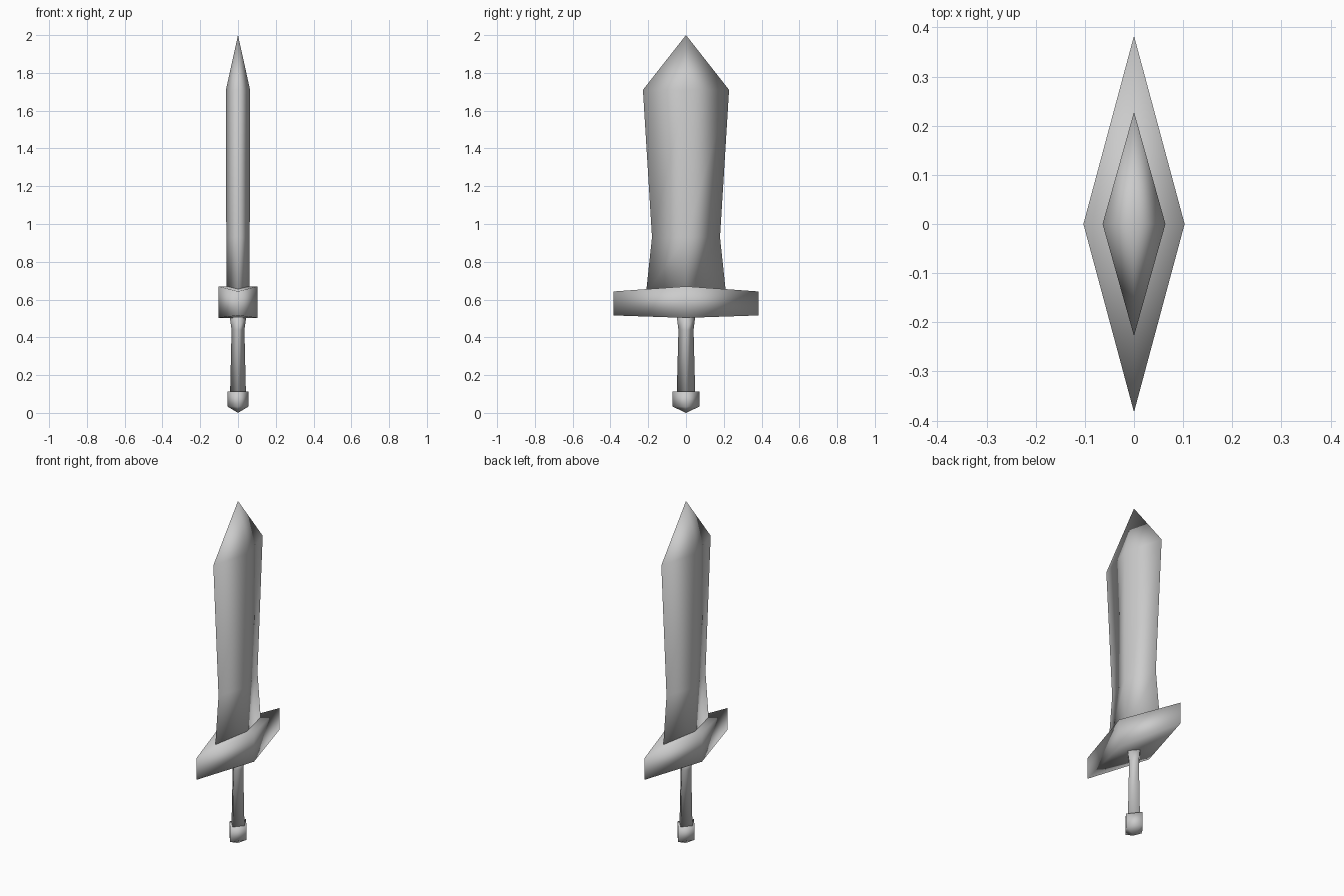
import bpy
import bmesh

cube = bpy.data.objects.get("Cube")
if cube:
    bpy.data.objects.remove(cube, do_unlink=True)

steel = bpy.data.materials.new("grey steel")
steel.use_nodes = True
GREY = (0.6, 0.6, 0.6, 1.0)
steel.diffuse_color = GREY
steel.node_tree.nodes["Principled BSDF"].inputs["Base Color"].default_value = GREY


def diamond_loft(name, rings, bottom, top):
    """Loft diamond rings (half x, half y, z at x corners, z at y corners),
    closing each end on a point at the given height."""
    bm = bmesh.new()
    loops = [[bm.verts.new(p) for p in ((hx, 0, zx), (0, hy, zy), (-hx, 0, zx), (0, -hy, zy))]
             for hx, hy, zx, zy in rings]
    low, high = bm.verts.new((0, 0, bottom)), bm.verts.new((0, 0, top))
    for i in range(4):
        j = (i + 1) % 4
        for a, b in zip(loops, loops[1:]):
            bm.faces.new((a[i], a[j], b[j], b[i]))
        bm.faces.new((loops[0][j], loops[0][i], low))
        bm.faces.new((loops[-1][i], loops[-1][j], high))
    bmesh.ops.recalc_face_normals(bm, faces=bm.faces)
    for face in bm.faces:
        face.smooth = True
    mesh = bpy.data.meshes.new(name)
    bm.to_mesh(mesh)
    bm.free()
    mesh.materials.append(steel)
    obj = bpy.data.objects.new(name, mesh)
    bpy.context.collection.objects.link(obj)
    return obj


# Blade: flares at the root, narrows, widens to the shoulder, then the point
diamond_loft("blade", [(0.060, 0.212, 0.63, 0.63),
                       (0.062, 0.180, 0.93, 0.93),
                       (0.064, 0.228, 1.71, 1.71)], 0.63, 2.0)

# Crossguard: long diamond, slightly thinner at its two ends
diamond_loft("crossguard", [(0.103, 0.383, 0.503, 0.516),
                            (0.103, 0.383, 0.670, 0.643)], 0.503, 0.670)

# Grip: slim diamond with a small flare under the guard
diamond_loft("grip", [(0.042, 0.049, 0.10, 0.10),
                      (0.034, 0.040, 0.44, 0.44),
                      (0.044, 0.049, 0.51, 0.51)], 0.10, 0.51)

# Pommel: short diamond block with a shallow point below
diamond_loft("pommel", [(0.056, 0.072, 0.034, 0.034),
                        (0.056, 0.072, 0.112, 0.112)], 0.0, 0.112)
